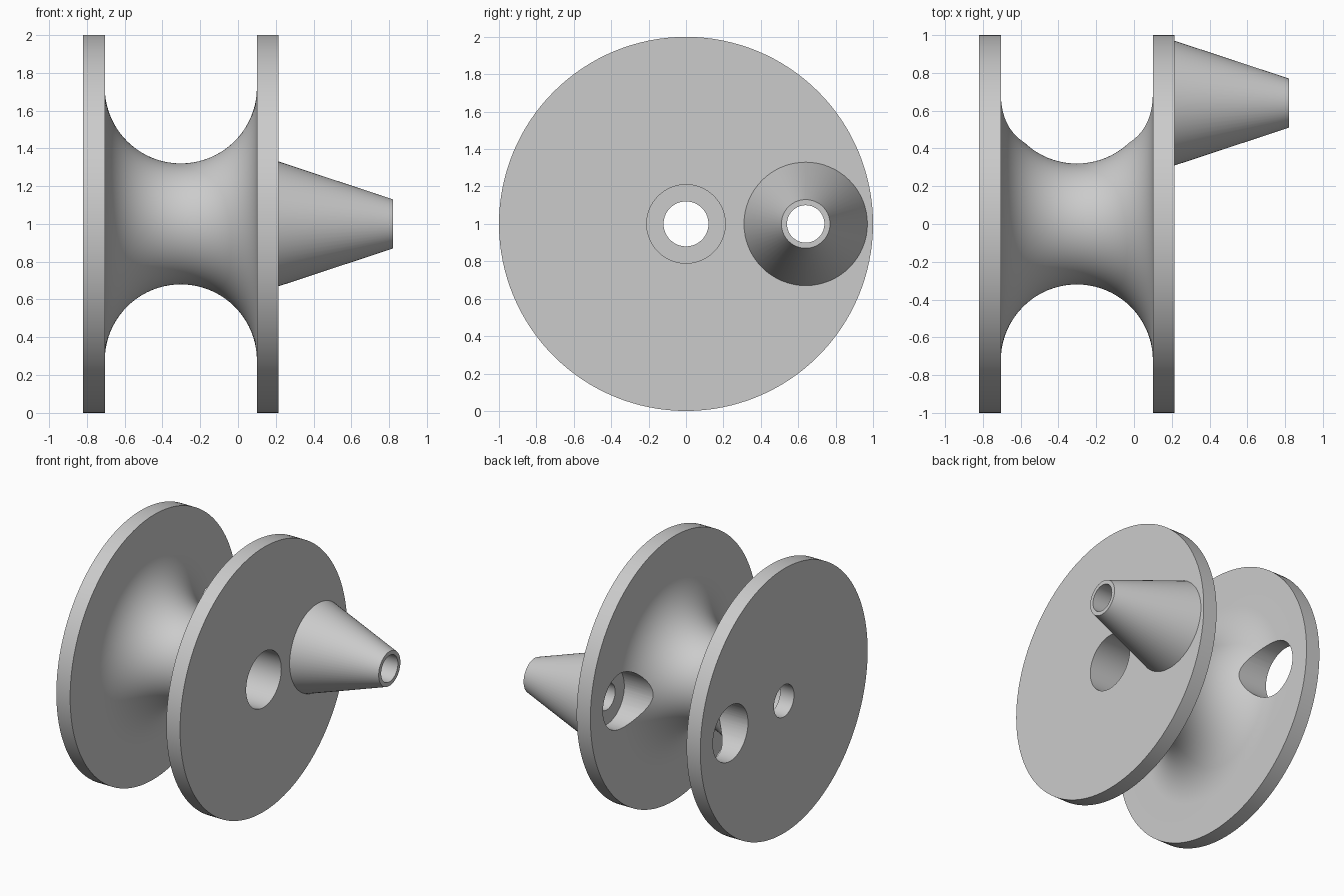
import bpy
import bmesh
import math
from mathutils import Matrix, Vector

if "Cube" in bpy.data.objects:
    bpy.data.objects.remove(bpy.data.objects["Cube"], do_unlink=True)

grey = bpy.data.materials.new("plain_grey")
grey.use_nodes = True
colour = (0.6, 0.6, 0.6, 1)
grey.diffuse_color = colour
grey.node_tree.nodes["Principled BSDF"].inputs["Base Color"].default_value = colour


def lathe(name, profile, y, sides):
    """Spin a closed (x, radius) profile about a line parallel to x."""
    bm = bmesh.new()
    rings = []
    for i in range(sides):
        turn = Matrix.Rotation(math.tau * i / sides, 3, "X")
        rings.append([bm.verts.new(turn @ Vector((x, 0, r)) + Vector((0, y, 1)))
                      for x, r in profile])
    n = len(profile)
    for i in range(sides):
        a, b = rings[i], rings[(i + 1) % sides]
        for j in range(n):
            k = (j + 1) % n
            bm.faces.new((a[j], a[k], b[k], b[j]))
    bmesh.ops.recalc_face_normals(bm, faces=bm.faces)
    mesh = bpy.data.meshes.new(name)
    bm.to_mesh(mesh)
    bm.free()
    mesh.materials.append(grey)
    obj = bpy.data.objects.new(name, mesh)
    bpy.context.collection.objects.link(obj)
    return obj


def smooth(obj):
    bpy.ops.object.select_all(action="DESELECT")
    obj.select_set(True)
    bpy.context.view_layer.objects.active = obj
    bpy.ops.object.shade_smooth_by_angle(angle=math.radians(30))


# Main dimensions
left, left_in, right_in, right = -0.82, -0.705, 0.1, 0.215
mid, groove = (left_in + right_in) / 2, (right_in - left_in) / 2
hub_radius, bore, socket, handle_y = 0.32, 0.12, 0.21, 0.64

# Spool: two discs, a hub with a half-round groove, and a stepped axle bore
steps = 40
arc = [(mid - groove * math.cos(math.pi * i / steps),
        hub_radius + groove * (1 - math.sin(math.pi * i / steps)))
       for i in range(steps + 1)]
spool = lathe("spool", [(left, bore), (left, 1), (left_in, 1)] + arc +
              [(right_in, 1), (right, 1), (right, socket),
               (left_in, socket), (left_in, bore)], 0, 128)

# Straight hole through both discs behind the handle
bpy.ops.mesh.primitive_cylinder_add(vertices=64, radius=socket, depth=3,
                                    location=(0, handle_y, 1),
                                    rotation=(0, math.pi / 2, 0))
cutter = bpy.context.object
cutter.name = "handle_hole_cutter"
cutter.data.materials.append(grey)
cut = spool.modifiers.new("handle_hole", "BOOLEAN")
cut.operation = "DIFFERENCE"
cut.solver = "EXACT"
cut.object = cutter
bpy.context.view_layer.objects.active = spool
bpy.ops.object.modifier_apply(modifier=cut.name)
bpy.data.objects.remove(cutter, do_unlink=True)
smooth(spool)

# Hollow tapered handle on the right disc
handle = lathe("handle", [(right, 0.1), (right, 0.33), (0.82, 0.13), (0.82, 0.1)],
               handle_y, 64)
smooth(handle)
